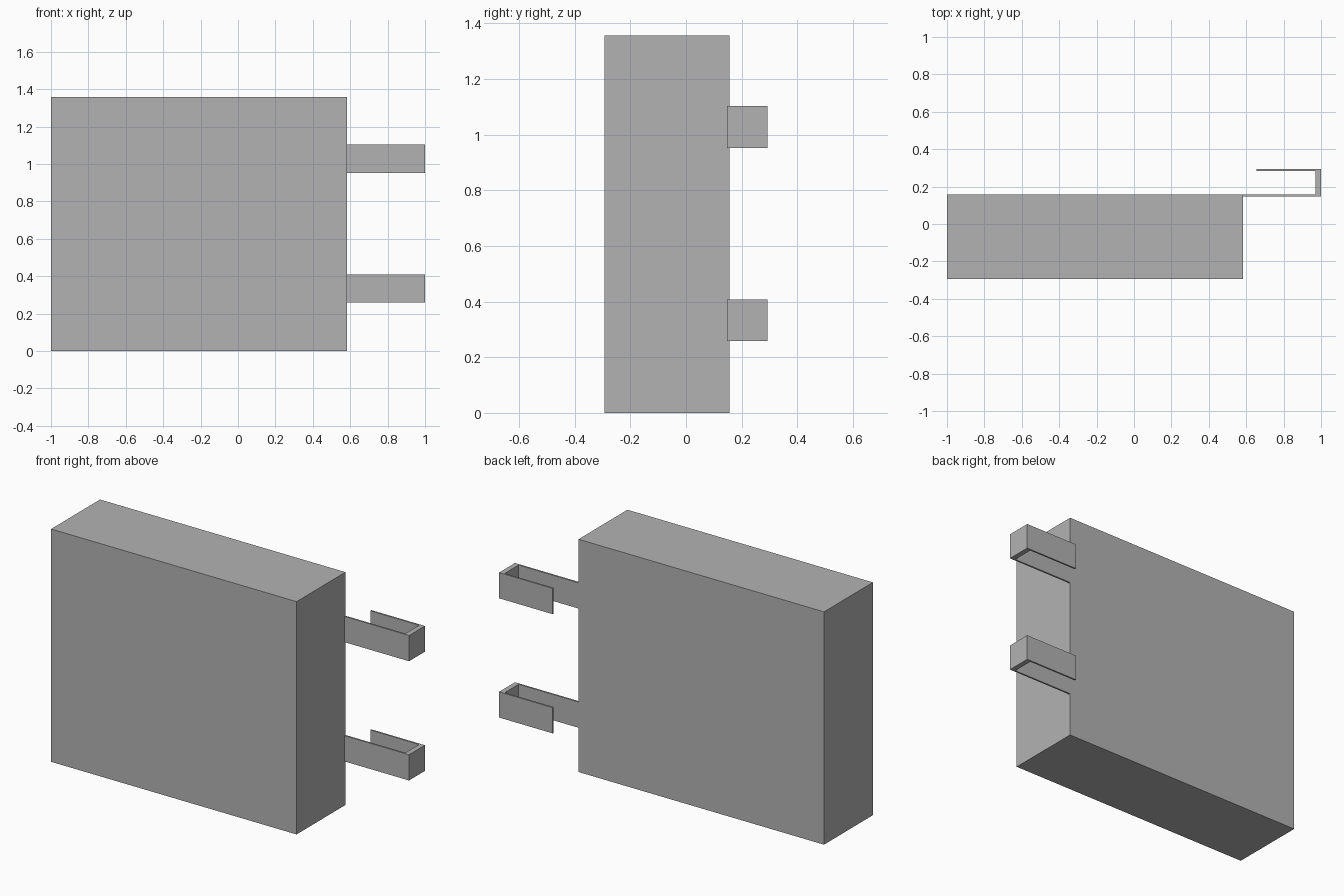
import bpy
import bmesh

# Remove the default cube
cube = bpy.data.objects.get("Cube")
if cube:
    bpy.data.objects.remove(cube, do_unlink=True)

# Plain grey material
GREY = (0.45, 0.45, 0.45, 1.0)
grey = bpy.data.materials.new("plain_grey")
grey.use_nodes = True
grey.diffuse_color = GREY
grey.node_tree.nodes["Principled BSDF"].inputs["Base Color"].default_value = GREY


def extrude_outline(name, outline, z_low, z_high):
    """Make a solid by raising an anticlockwise plan outline from z_low to z_high."""
    bm = bmesh.new()
    base = bm.faces.new([bm.verts.new((x, y, z_low)) for x, y in outline])
    raised = bmesh.ops.extrude_face_region(bm, geom=[base], use_keep_orig=True)
    top = [v for v in raised["geom"] if isinstance(v, bmesh.types.BMVert)]
    bmesh.ops.translate(bm, verts=top, vec=(0, 0, z_high - z_low))
    bmesh.ops.recalc_face_normals(bm, faces=bm.faces)
    mesh = bpy.data.meshes.new(name)
    bm.to_mesh(mesh)
    bm.free()
    mesh.materials.append(grey)
    obj = bpy.data.objects.new(name, mesh)
    bpy.context.collection.objects.link(obj)
    return obj


# Main slab
SIDE, FRONT, BACK = 0.583, -0.293, 0.157
extrude_outline("slab_body",
                [(-1, FRONT), (SIDE, FRONT), (SIDE, BACK), (-1, BACK)], 0, 1.357)

# Hooked side brackets: arm, thick end wall and thin return flap
ARM_FRONT, FLAP_BACK, WALL = 0.147, 0.293, 0.97
hook = [(SIDE, ARM_FRONT), (1, ARM_FRONT), (1, FLAP_BACK), (0.655, FLAP_BACK),
        (0.655, 0.283), (WALL, 0.283), (WALL, BACK), (SIDE, BACK)]
for name, z in (("lower_hook", 0.258), ("upper_hook", 0.953)):
    extrude_outline(name, hook, z, z + 0.15)
